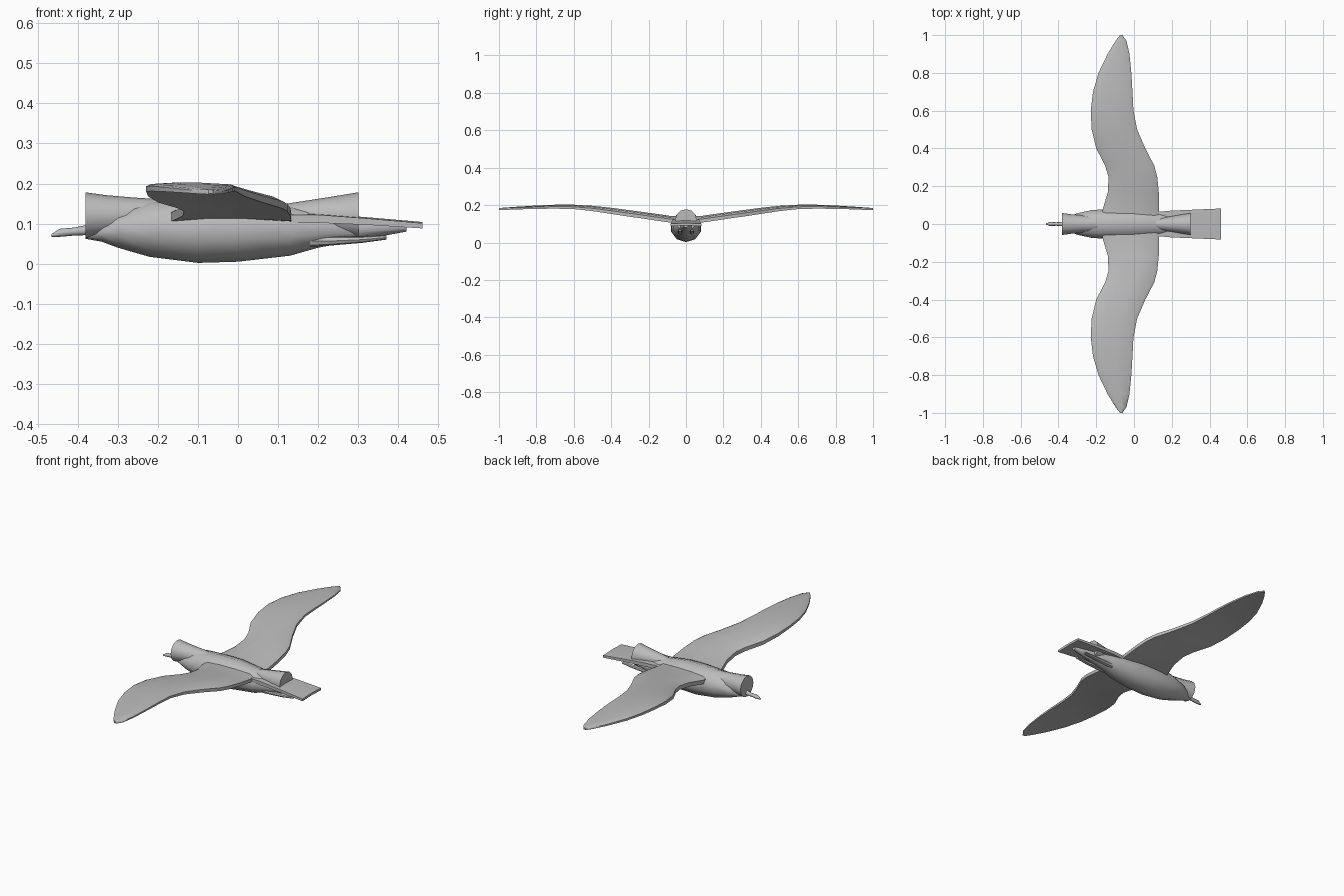
import bpy, bmesh, math
from mathutils import Vector

cube = bpy.data.objects.get("Cube")
if cube:
    bpy.data.objects.remove(cube, do_unlink=True)

grey = bpy.data.materials.new("feather grey")
grey.use_nodes = True
grey.diffuse_color = (0.5, 0.5, 0.5, 1)
grey.node_tree.nodes["Principled BSDF"].inputs["Base Color"].default_value = (0.5, 0.5, 0.5, 1)


def loft(name, rings, angle=40):
    """Skin a list of closed rings and cap both ends."""
    bm = bmesh.new()
    rows = [[bm.verts.new(p) for p in ring] for ring in rings]
    n = len(rows[0])
    for a, b in zip(rows, rows[1:]):
        for i in range(n):
            j = (i + 1) % n
            bm.faces.new((a[i], a[j], b[j], b[i]))
    bm.faces.new(rows[0][::-1])
    bm.faces.new(rows[-1])
    bmesh.ops.recalc_face_normals(bm, faces=bm.faces)
    mesh = bpy.data.meshes.new(name)
    bm.to_mesh(mesh)
    bm.free()
    mesh.materials.append(grey)
    obj = bpy.data.objects.new(name, mesh)
    bpy.context.collection.objects.link(obj)
    bpy.ops.object.select_all(action='DESELECT')
    bpy.context.view_layer.objects.active = obj
    obj.select_set(True)
    bpy.ops.object.shade_smooth_by_angle(angle=math.radians(angle))
    return obj


def oval(x, top, bottom, half, y=0, sides=10):
    """Oval ring across the length of the bird."""
    mid, high = (top + bottom) / 2, (top - bottom) / 2
    turns = [2 * math.pi * i / sides + math.pi / 2 for i in range(sides)]
    return [Vector((x, y + half * math.cos(t), mid + high * math.sin(t))) for t in turns]


def plate(x, top, bottom, half):
    """Rectangular ring with slightly drooping sides."""
    return [Vector((x, y, z)) for y, z in
            ((-half, bottom - .003), (0, bottom), (half, bottom - .003),
             (half, top - .003), (0, top), (-half, top - .003))]


# Body: x, top, bottom, half width
body = [(-.38, .08, .062, .012), (-.34, .105, .055, .04), (-.3, .135, .04, .06),
        (-.22, .16, .017, .078), (-.1, .166, .002, .084), (0, .165, .005, .082),
        (.13, .148, .02, .07), (.2, .132, .04, .055), (.3, .115, .058, .032),
        (.42, .102, .08, .012)]
loft("body", [oval(*s) for s in body], 60)

# Head and rump flare away from the back
loft("head", [oval(x, .12 + r, .12 - r, r, sides=12)
              for x, r in ((-.38, .058), (-.33, .051), (-.26, .045), (-.18, .04))])
loft("rump", [oval(x, .12 + r, .12 - r, r, sides=12)
              for x, r in ((.06, .022), (.13, .031), (.22, .045), (.3, .058))])

# Beak
loft("beak", [oval(x, t, b, h, sides=8) for x, t, b, h in
              ((-.465, .074, .067, .003), (-.445, .087, .067, .011),
               (-.41, .09, .07, .009), (-.36, .1, .072, .014))], 50)

# Tail fan
loft("tail", [plate(*s) for s in
              ((.08, .125, .105, .06), (.2, .125, .105, .071),
               (.32, .116, .1, .076), (.46, .104, .091, .082))])

# Wing stations: y, leading x, trailing x, underside, thickness
stations = [(.03, -.17, .128, .105, .034), (.08, -.165, .133, .106, .034),
            (.17, -.138, .131, .119, .034), (.25, -.135, .123, .131, .033),
            (.31, -.153, .107, .139, .033), (.4, -.2, .06, .153, .031),
            (.5, -.224, .017, .168, .027), (.6, -.229, -.003, .179, .022),
            (.7, -.217, -.008, .181, .02), (.8, -.188, -.014, .18, .017),
            (.9, -.14, -.024, .177, .014), (.97, -.097, -.04, .174, .012),
            (1, -.074, -.062, .173, .011)]


def wing_ring(y, lead, trail, low, thick):
    """Blunt cambered section: fraction of chord, fraction of thickness."""
    section = ((0, 0), (0, .65), (.06, .9), (.3, 1.05), (.6, 1.05),
               (.93, .85), (1, .55), (1, 0), (.6, .2), (.3, .2))
    return [Vector((lead + u * (trail - lead), y, low + v * thick)) for u, v in section]


# Wings and tucked feet, one of each per side
for side, label in ((1, "left"), (-1, "right")):
    rings = [wing_ring(*s) for s in stations]
    for ring in rings:
        for p in ring:
            p.y *= side
    loft(label + "_wing", rings, 50)
    loft(label + "_foot", [oval(x, t, b, h, side * .032, 8) for x, t, b, h in
                           ((.18, .07, .042, .012), (.24, .068, .046, .013),
                            (.31, .068, .052, .012), (.37, .071, .06, .009))])
